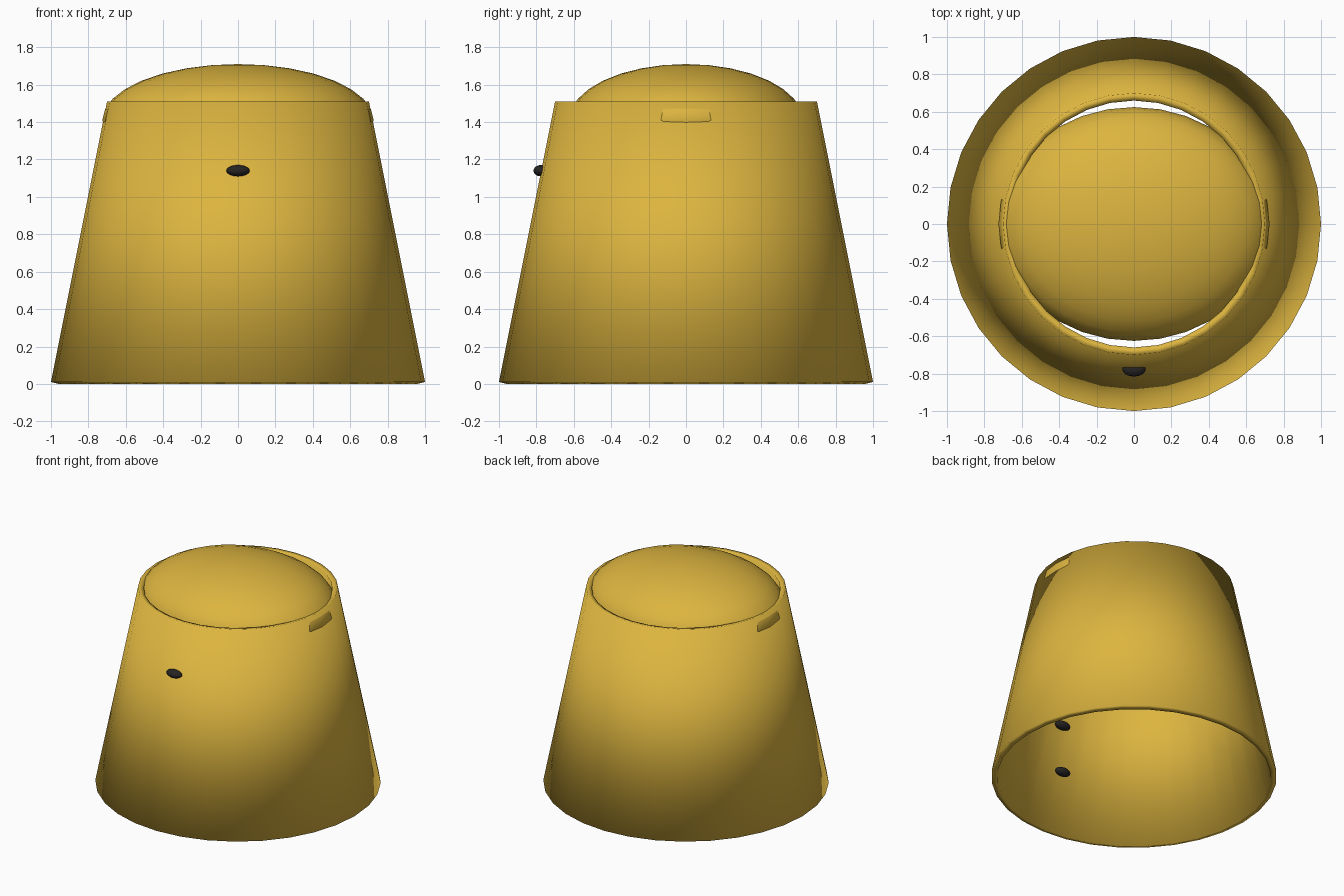
import bpy
import bmesh
from math import radians
from mathutils import Matrix

if "Cube" in bpy.data.objects:
    bpy.data.objects.remove(bpy.data.objects["Cube"], do_unlink=True)


def make_material(name, rgb):
    mat = bpy.data.materials.new(name)
    mat.use_nodes = True
    mat.diffuse_color = (*rgb, 1)
    mat.node_tree.nodes["Principled BSDF"].inputs["Base Color"].default_value = (*rgb, 1)
    return mat


def finish(bm, name, mat):
    bmesh.ops.recalc_face_normals(bm, faces=bm.faces)
    for face in bm.faces:
        face.smooth = True
    mesh = bpy.data.meshes.new(name)
    bm.to_mesh(mesh)
    bm.free()
    mesh.materials.append(mat)
    obj = bpy.data.objects.new(name, mesh)
    bpy.context.collection.objects.link(obj)
    return obj


def ellipsoid(name, radii, centre, mat, segments, rings):
    bm = bmesh.new()
    bmesh.ops.create_uvsphere(bm, u_segments=segments, v_segments=rings, radius=1)
    bm.transform(Matrix.Translation(centre) @ Matrix.Diagonal((*radii, 1)))
    return finish(bm, name, mat)


gold = make_material("golden yellow", (0.72, 0.46, 0.05))
black = make_material("soft black", (0.02, 0.018, 0.017))

# Open tapered shell: a thin closed profile spun around the vertical axis
profile = [(1.0, 0.01), (0.70, 1.51), (0.66, 1.502), (0.96, 0.0)]
bm = bmesh.new()
ring = [bm.verts.new((r, 0, z)) for r, z in profile]
edges = [bm.edges.new((ring[i - 1], ring[i])) for i in range(len(ring))]
bmesh.ops.spin(bm, geom=ring + edges, cent=(0, 0, 0), axis=(0, 0, 1),
               angle=radians(360), steps=32, use_merge=True)
bmesh.ops.remove_doubles(bm, verts=bm.verts, dist=0.001)
finish(bm, "tapered_body", gold)

# Oval head, just poking through the shell at the sides
ellipsoid("domed_head", (0.725, 0.625, 0.30), (0, 0, 1.41), gold, 32, 16)

# Column of buttons: the top one shows, the lower ones sit inside the shell
for i in range(3):
    ellipsoid(f"button_{i + 1}", (0.062, 0.038, 0.03),
              (0, -0.777, 1.14 - 0.375 * i), black, 32, 16)
